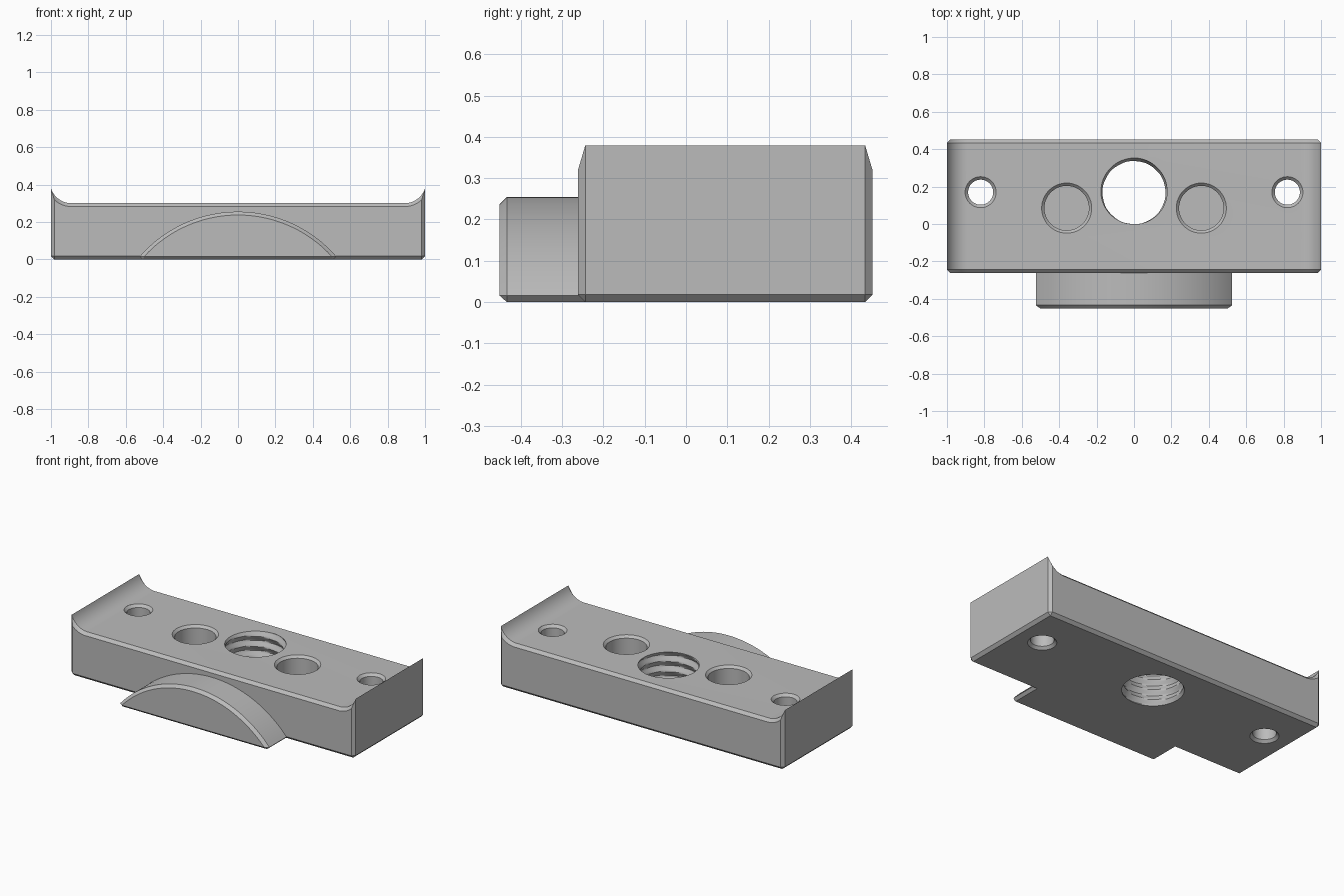
import bpy, bmesh
from math import sin, cos, asin, sqrt, pi, radians

if "Cube" in bpy.data.objects:
    bpy.data.objects.remove(bpy.data.objects["Cube"])

CH = 0.018            # chamfer on every outer edge
TOP = 0.30            # height of the flat top
FRONT, BACK = -0.262, 0.452

metal = bpy.data.materials.new("grey metal")
metal.use_nodes = True
GREY = (0.5, 0.5, 0.5, 1)
metal.diffuse_color = GREY
metal.node_tree.nodes["Principled BSDF"].inputs["Base Color"].default_value = GREY


def loft(name, loops, wrap=True):
    """Skin equal-length loops of points and cap both ends."""
    bm = bmesh.new()
    rows = [[bm.verts.new(p) for p in loop] for loop in loops]
    n = len(rows[0])
    for a, b in zip(rows, rows[1:]):
        for i in range(n):
            j = (i + 1) % n
            bm.faces.new((a[i], a[j], b[j], b[i]))
    bm.faces.new(rows[0])
    bm.faces.new(rows[-1])
    bmesh.ops.remove_doubles(bm, verts=bm.verts, dist=1e-5)
    bmesh.ops.recalc_face_normals(bm, faces=bm.faces)
    mesh = bpy.data.meshes.new(name)
    bm.to_mesh(mesh)
    bm.free()
    mesh.materials.append(metal)
    obj = bpy.data.objects.new(name, mesh)
    bpy.context.collection.objects.link(obj)
    return obj


def mirrored(half):
    """Close a right-hand half outline with its mirror image."""
    return half + [(-x, z) for x, z in reversed(half)]


def at_y(outline, y):
    return [(x, y, z) for x, z in outline]


def smooth(obj):
    bpy.ops.object.select_all(action="DESELECT")
    obj.select_set(True)
    bpy.context.view_layer.objects.active = obj
    bpy.ops.object.shade_smooth_by_angle(angle=radians(30))


# Block outline: flat top sweeping up to a thin lip at each end
def block_outline(inset):
    cx, radius = 0.89, 0.116
    r, edge = radius + inset, 1 - inset
    end = asin((edge - cx) / r)
    arc = [(cx + r * sin(end * (1 - k / 14)),
            TOP + radius - r * cos(end * (1 - k / 14))) for k in range(15)]
    return mirrored([(1 - CH, inset), (edge, CH)] + arc)


full, small = block_outline(0), block_outline(CH)
block = loft("mounting_block", [at_y(small, FRONT), at_y(full, FRONT + CH),
                                at_y(full, BACK - CH), at_y(small, BACK)])


# Arched lug on the front
def lug_outline(inset):
    half_width, height, low = 0.525, 0.255, 0.016
    rise = height - low
    radius = (half_width ** 2 + rise ** 2) / (2 * rise)
    centre, r = height - radius, radius - inset
    end = asin(sqrt(r * r - (low - centre) ** 2) / r)
    arc = [(r * sin(end * (1 - k / 32)),
            centre + r * cos(end * (1 - k / 32))) for k in range(32)]
    foot = arc[0][0] - (0 if inset else low)
    return mirrored([(foot, low if inset else 0)] + arc)


lug = loft("front_lug", [at_y(lug_outline(CH), -BACK), at_y(lug_outline(0), CH - BACK),
                         at_y(lug_outline(0), FRONT + CH)])


# Hole cutters: stacked rings, radius given as a number or a function of angle
def cutter(name, x, y, rings, sides=48):
    loops = []
    for z, r in rings:
        angles = [2 * pi * k / sides for k in range(sides)]
        radii = [r(a) if callable(r) else r for a in angles]
        loops.append([(x + q * cos(a), y + q * sin(a), z) for a, q in zip(angles, radii)])
    obj = loft(name, loops)
    obj.hide_render = True
    return obj


cutters = []
for side, s in (("right", -1), ("left", 1)):
    # Screw hole, chamfered top and bottom
    wide, bore = 0.083, 0.067
    step = wide - bore
    cutters.append(cutter(side + "_screw_hole", 0.82 * s, 0.17, [
        (-0.05, wide), (0, wide), (step, bore),
        (TOP - step, bore), (TOP, wide), (0.45, wide)]))
    # Blind pocket with chamfered rim
    cutters.append(cutter(side + "_pocket", 0.36 * s, 0.085, [
        (0.06, 0.119), (TOP - 0.015, 0.119), (TOP, 0.134), (0.4, 0.134)]))

# Threaded centre hole
PITCH = 0.065


def thread(z):
    def radius(a):
        phase = ((z - TOP) / PITCH - (a - pi / 2) / (2 * pi)) % 1
        return 0.168 + 0.018 * abs(2 * phase - 1)
    return radius


heights = [-0.0523 + k * PITCH / 10 for k in range(64)]
cutters.append(cutter("threaded_hole", 0, 0.168, [(z, thread(z)) for z in heights], 60))

bpy.context.view_layer.objects.active = block
for c in cutters:
    mod = block.modifiers.new(c.name, "BOOLEAN")
    mod.operation, mod.solver, mod.object = "DIFFERENCE", "EXACT", c
    bpy.ops.object.modifier_apply(modifier=mod.name)
    bpy.data.objects.remove(c)

smooth(block)
smooth(lug)
